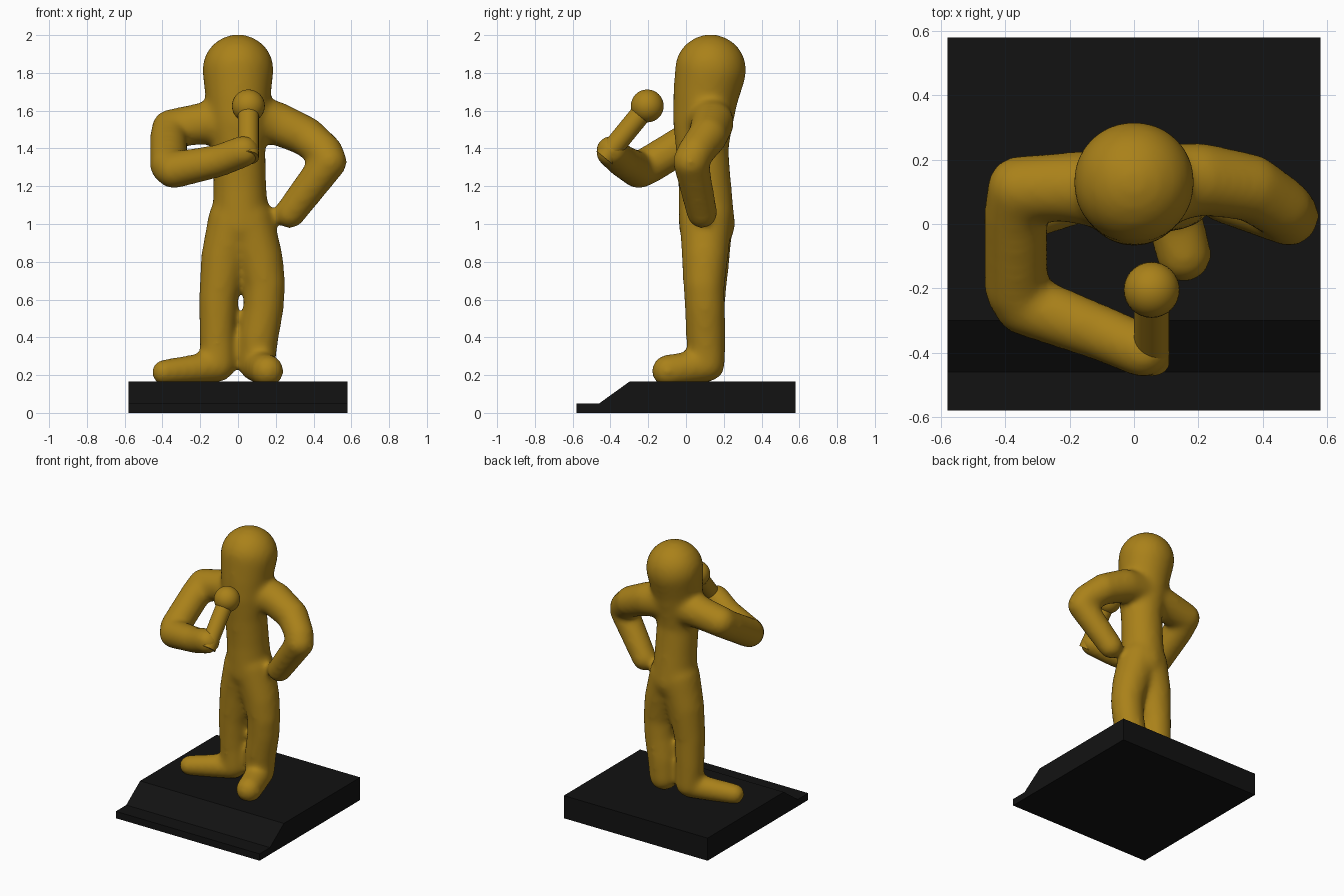
import bpy, bmesh, math
from mathutils import Vector, Matrix

if "Cube" in bpy.data.objects:
    bpy.data.objects.remove(bpy.data.objects["Cube"])


def material(name, colour):
    m = bpy.data.materials.new(name)
    m.diffuse_color = (*colour, 1)
    m.use_nodes = True
    m.node_tree.nodes["Principled BSDF"].inputs["Base Color"].default_value = m.diffuse_color
    return m


GOLD = material("gold", (0.40, 0.22, 0.01))
BLACK = material("black", (0.006, 0.006, 0.006))


def add_object(name, bm, mat):
    me = bpy.data.meshes.new(name)
    bm.to_mesh(me)
    bm.free()
    me.materials.append(mat)
    ob = bpy.data.objects.new(name, me)
    bpy.context.collection.objects.link(ob)
    return ob


def add_limb(bm, nodes, step=0.03):
    """Overlapping balls along a path of (x, y, z, radius) nodes."""
    for a, b in zip(nodes, nodes[1:]):
        a, b = Vector(a), Vector(b)
        n = max(1, math.ceil((b - a).length / step))
        for i in range(n + 1):
            x, y, z, r = a.lerp(b, i / n)
            bmesh.ops.create_icosphere(bm, subdivisions=3, radius=r + 0.006,
                                       matrix=Matrix.Translation((x, y, z)))


# Figure: limbs fused into one soft skin
LIMBS = {
    "head_and_torso": [(0, .13, 1.815, .185), (0, .105, 1.68, .168), (0, .09, 1.55, .155),
                       (.005, .085, 1.4, .135), (.01, .1, 1.2, .136), (.015, .11, 1.0, .145)],
    "left_leg": [(-.02, .11, 1.02, .135), (-.075, .11, .82, .117), (-.105, .105, .6, .098),
                 (-.11, .11, .4, .09), (-.105, .11, .26, .088)],
    "left_foot": [(-.11, .105, .245, .08), (-.39, 0, .215, .064)],
    "right_leg": [(.05, .105, 1.02, .135), (.115, .1, .82, .118), (.142, .095, .68, .105),
                  (.135, .1, .55, .102), (.11, .105, .4, .1), (.1, .11, .26, .092)],
    "right_foot": [(.105, .1, .25, .085), (.155, -.095, .222, .082)],
    "left_arm": [(0, .1, 1.55, .13), (-.2, .115, 1.53, .105), (-.355, .11, 1.505, .098),
                 (-.368, .03, 1.45, .095), (-.366, -.2, 1.31, .095), (-.34, -.25, 1.285, .093),
                 (-.1, -.34, 1.335, .082), (.03, -.395, 1.385, .08)],
    "right_arm": [(0, .11, 1.57, .13), (.2, .14, 1.535, .11), (.36, .115, 1.465, .1),
                  (.46, .05, 1.38, .092), (.482, .025, 1.33, .09), (.275, .085, 1.058, .077)],
}
bm = bmesh.new()
for path in LIMBS.values():
    add_limb(bm, path)
figure = add_object("figure", bm, GOLD)
remesh = figure.modifiers.new("fuse", 'REMESH')
remesh.mode = 'VOXEL'
remesh.voxel_size = 0.016
remesh.use_smooth_shade = True
smooth = figure.modifiers.new("soften", 'SMOOTH')
smooth.factor = 0.5
smooth.iterations = 18

# Microphone: handle and ball
low, high = Vector((.055, -.43, 1.35)), Vector((.055, -.205, 1.625))
axis = high - low
bm = bmesh.new()
bmesh.ops.create_cone(bm, cap_ends=True, segments=32, radius1=.055, radius2=.055,
                      depth=axis.length,
                      matrix=Matrix.Translation((low + high) / 2)
                      @ axis.to_track_quat('Z', 'Y').to_matrix().to_4x4())
handle = add_object("microphone_handle", bm, GOLD)
bm = bmesh.new()
bmesh.ops.create_uvsphere(bm, u_segments=32, v_segments=16, radius=.087,
                          matrix=Matrix.Translation(high))
ball = add_object("microphone_ball", bm, GOLD)
for ob in (handle, ball):
    bpy.ops.object.select_all(action='DESELECT')
    ob.select_set(True)
    bpy.context.view_layer.objects.active = ob
    bpy.ops.object.shade_smooth_by_angle(angle=math.radians(40))

# Plinth: side profile with a sloped front, extruded across x
PROFILE = [(-.58, 0), (-.58, .05), (-.46, .05), (-.3, .165), (.58, .165), (.58, 0)]
bm = bmesh.new()
face = bm.faces.new([bm.verts.new((-.58, y, z)) for y, z in PROFILE])
ext = bmesh.ops.extrude_face_region(bm, geom=[face])
bmesh.ops.translate(bm, vec=(1.16, 0, 0),
                    verts=[v for v in ext["geom"] if isinstance(v, bmesh.types.BMVert)])
bmesh.ops.recalc_face_normals(bm, faces=bm.faces)
add_object("plinth", bm, BLACK)
